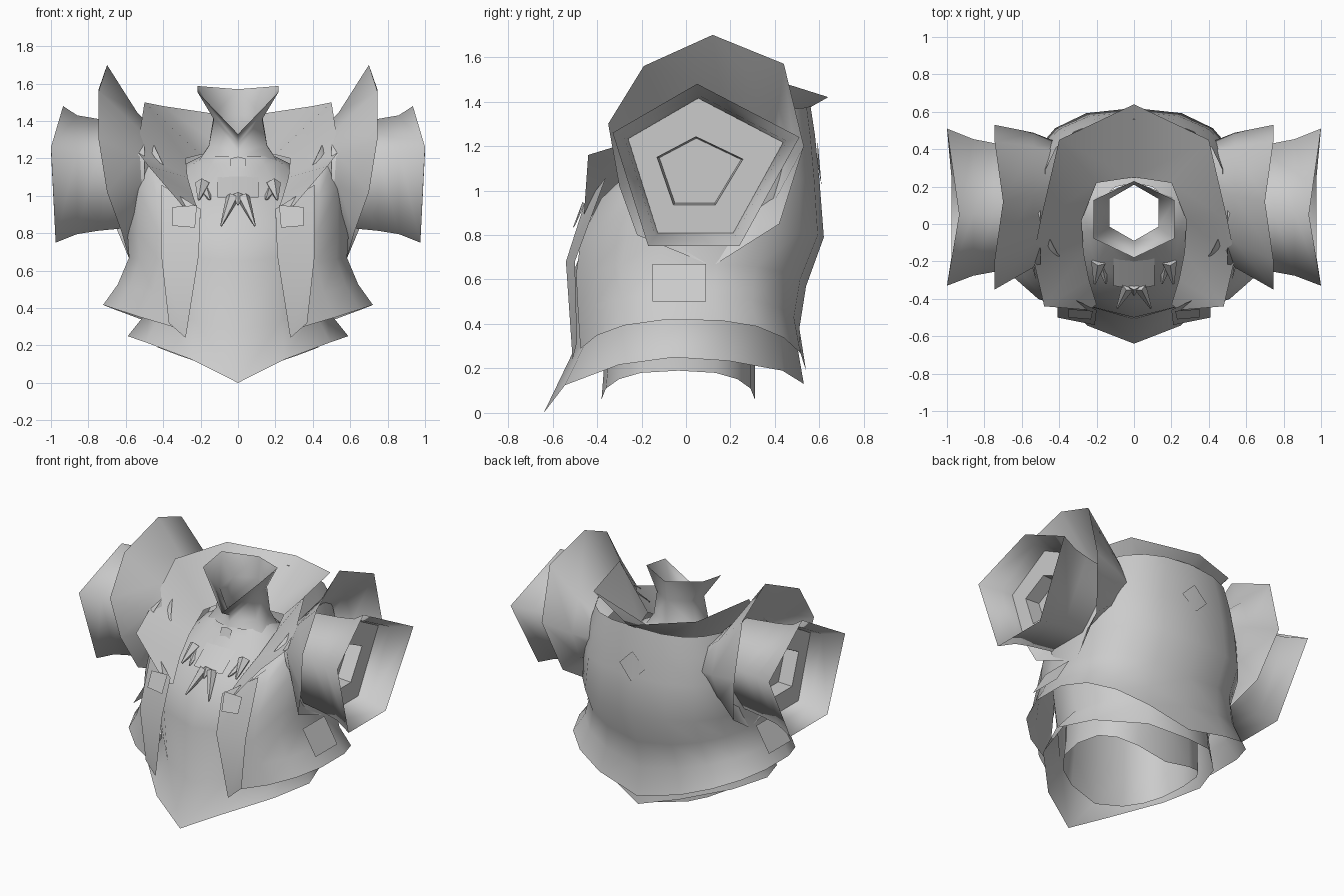
import bpy, bmesh, math
from mathutils import Vector

default = bpy.data.objects.get("Cube")
if default:
    bpy.data.objects.remove(default, do_unlink=True)

GREY = (0.6, 0.6, 0.6, 1)
grey = bpy.data.materials.new("plain grey cloth")
grey.use_nodes = True
grey.diffuse_color = GREY
grey.node_tree.nodes["Principled BSDF"].inputs["Base Color"].default_value = GREY


def finish(name, bm, angle=120):
    """Turn a half model into a mirrored, smooth shaded object."""
    bmesh.ops.recalc_face_normals(bm, faces=bm.faces)
    mesh = bpy.data.meshes.new(name)
    bm.to_mesh(mesh)
    bm.free()
    mesh.materials.append(grey)
    obj = bpy.data.objects.new(name, mesh)
    bpy.context.collection.objects.link(obj)
    mirror = obj.modifiers.new("mirror", "MIRROR")
    mirror.use_clip = True
    bpy.ops.object.select_all(action="DESELECT")
    obj.select_set(True)
    bpy.context.view_layer.objects.active = obj
    bpy.ops.object.shade_smooth_by_angle(angle=math.radians(angle))
    return obj


def loft(name, rows, closed=False, cap=False, angle=120):
    """Skin neighbouring rows of points with quads."""
    bm = bmesh.new()
    grid = [[bm.verts.new(p) for p in row] for row in rows]
    for a, b in zip(grid, grid[1:]):
        count = len(a)
        for i in range(count if closed else count - 1):
            j = (i + 1) % count
            bm.faces.new((a[i], a[j], b[j], b[i]))
    if cap:
        bm.faces.new(grid[-1])
    return finish(name, bm, angle)


def half_ring(side_z, width, front, back, front_z=None, back_z=None,
              start=0, power=1.0, steps=8):
    """Half an oval from front to back whose height dips at both ends."""
    front_z = side_z if front_z is None else front_z
    back_z = side_z if back_z is None else back_z
    middle, depth = (front + back) / 2, (back - front) / 2
    points = []
    for i in range(steps + 1):
        a = math.radians(start + (180 - start) * i / steps)
        s, c = max(0, math.sin(a)), math.cos(a)
        end_z = front_z if c > 0 else back_z
        x = width * s ** power if i < steps else 0
        y = middle - math.copysign(depth * abs(c) ** power, c)
        points.append((x, y, side_z + (end_z - side_z) * (1 - s)))
    return points


def scaled(ring, x, sy, sz, cy=0.08, cz=1.1):
    """Copy of an arm ring moved to one x and scaled about the arm axis."""
    return [(x, cy + (p[1] - cy) * sy, cz + (p[2] - cz) * sz) for p in ring]


def spike(name, base, tip, radius):
    base, tip = Vector(base), Vector(tip)
    way = tip - base
    bm = bmesh.new()
    bmesh.ops.create_cone(bm, cap_ends=True, segments=5, radius1=radius,
                          radius2=radius * 0.15, depth=way.length)
    bm.transform(way.to_track_quat("Z", "Y").to_matrix().to_4x4())
    bmesh.ops.translate(bm, verts=bm.verts, vec=(base + tip) / 2)
    return finish(name, bm, 40)


# Shirt with pointed front hem
loft("shirt", [half_ring(*r, steps=6) for r in (
    (0.25, 0.59, -0.64, 0.53, 0.0, 0.13, 0, 1.25),
    (0.4, 0.47, -0.51, 0.49, 0.27, 0.36),
    (0.7, 0.54, -0.5, 0.52, 0.65),
    (0.9, 0.52, -0.42, 0.5, 0.85),
    (1.02, 0.42, -0.29, 0.4),
    (1.17, 0.28, -0.13, 0.25),
    (1.21, 0.2, -0.11, 0.22))])

# Flared standing neck with a dip in front
loft("neck_collar", [half_ring(*r, steps=3) for r in (
    (1.19, 0.24, -0.12, 0.23),
    (1.27, 0.18, -0.1, 0.21, 1.24),
    (1.43, 0.15, -0.09, 0.21, 1.28),
    (1.59, 0.25, -0.18, 0.23, 1.33, 1.57))])

# Inner layer below the shirt
loft("inner_hem", [half_ring(*r, power=0.75) for r in (
    (0.19, 0.43, -0.38, 0.31, 0.06, 0.06),
    (0.32, 0.42, -0.36, 0.31),
    (0.6, 0.42, -0.36, 0.34))])

# Open jacket
loft("jacket", [half_ring(*r, power=0.8) for r in (
    (0.42, 0.73, -0.5, 0.54, 0.22, 0.19, 20),
    (0.53, 0.65, -0.51, 0.51, 0.4, 0.38, 20),
    (0.67, 0.59, -0.52, 0.54, 0.6, 0.57, 20),
    (0.82, 0.6, -0.5, 0.62, 0.76, 0.79, 20),
    (1.05, 0.58, -0.42, 0.6, 0.9, 1.05, 25),
    (1.22, 0.54, -0.37, 0.58, 0.75, 1.25, 30),
    (1.36, 0.49, -0.3, 0.56, 0.5, 1.38, 35))])

# Wide jacket collar
loft("jacket_collar", [
    [(0, 0.25, 1.2), (0.2, 0.22, 1.22), (0.28, 0.02, 1.2),
     (0.27, -0.15, 1.1), (0.24, -0.3, 1.0), (0.2, -0.43, 0.88)],
    [(0, 0.64, 1.42), (0.4, 0.45, 1.48), (0.5, 0.02, 1.5),
     (0.54, -0.18, 1.24), (0.48, -0.44, 1.16), (0.24, -0.46, 0.88)]])

# Jacket front bands
loft("front_band", [
    [(0.41, -0.36, 1.06), (0.2, -0.46, 0.93)],
    [(0.41, -0.5, 0.68), (0.21, -0.54, 0.68)],
    [(0.37, -0.49, 0.32), (0.28, -0.51, 0.24)]])

# Raised shoulder flaps
flap = [(0.7, 0.12, 1.7), (0.745, 0.44, 1.57), (0.745, 0.53, 1.2),
        (0.66, 0.42, 0.85), (0.58, 0.12, 0.66), (0.62, -0.22, 0.8),
        (0.7, -0.3, 1.02), (0.745, -0.35, 1.3), (0.745, -0.19, 1.56)]
loft("shoulder_flap", [flap, scaled(flap, 0.54, 0.82, 0.58, 0.3),
                       scaled(flap, 0.38, 0.55, 0.3, 0.3)], closed=True)

# Five sided sleeves with a recessed cuff plate and hole
cuff = [(0.935, 0.05, 1.48), (1, 0.51, 1.24), (0.975, 0.24, 0.75),
        (0.975, -0.17, 0.75), (1, -0.33, 1.26)]
loft("sleeve", [cuff, scaled(cuff, 0.86, 0.87, 0.87),
                scaled(cuff, 0.75, 0.82, 0.82),
                scaled(cuff, 0.5, 0.72, 0.75)], closed=True)
hole = scaled(cuff, 0.78, 0.46, 0.42, 0.04, 1.07)
loft("cuff_plate", [scaled(cuff, 0.78, 0.83, 0.83), hole,
                    scaled(hole, 0.68, 0.95, 0.95)],
     closed=True, cap=True, angle=30)

# Flat patches: chest, hips and a diamond on the back
loft("chest_patch", [[(0.22, -0.465, 0.95), (0.35, -0.455, 0.94)],
                     [(0.23, -0.51, 0.83), (0.35, -0.5, 0.84)]])
loft("hip_patch", [[(0.605, -0.15, 0.67), (0.605, 0.09, 0.67)],
                   [(0.705, -0.15, 0.5), (0.705, 0.09, 0.5)]])
bm = bmesh.new()
bm.faces.new([bm.verts.new(p) for p in (
    (0, 0.592, 1.22), (0.1, 0.592, 1.12), (0, 0.61, 1.02))])
finish("back_patch", bm)

# Chest ornament: plate, tab and claws
loft("ornament_plate", [[(0, -0.14, 1.15), (0.11, -0.13, 1.14)],
                        [(0, -0.35, 0.99), (0.11, -0.33, 0.99)]])
loft("ornament_tab", [[(0, -0.125, 1.21), (0.04, -0.125, 1.2)],
                      [(0, -0.15, 1.14), (0.04, -0.15, 1.14)]])
spike("ornament_claw", (0.03, -0.33, 0.99), (0.09, -0.45, 0.84), 0.035)
spike("ornament_middle", (0, -0.33, 1.0), (0, -0.38, 0.95), 0.03)
spike("side_claw", (0.19, -0.2, 1.06), (0.21, -0.32, 0.98), 0.04)
spike("side_hook", (0.17, -0.22, 1.02), (0.15, -0.32, 0.98), 0.03)
